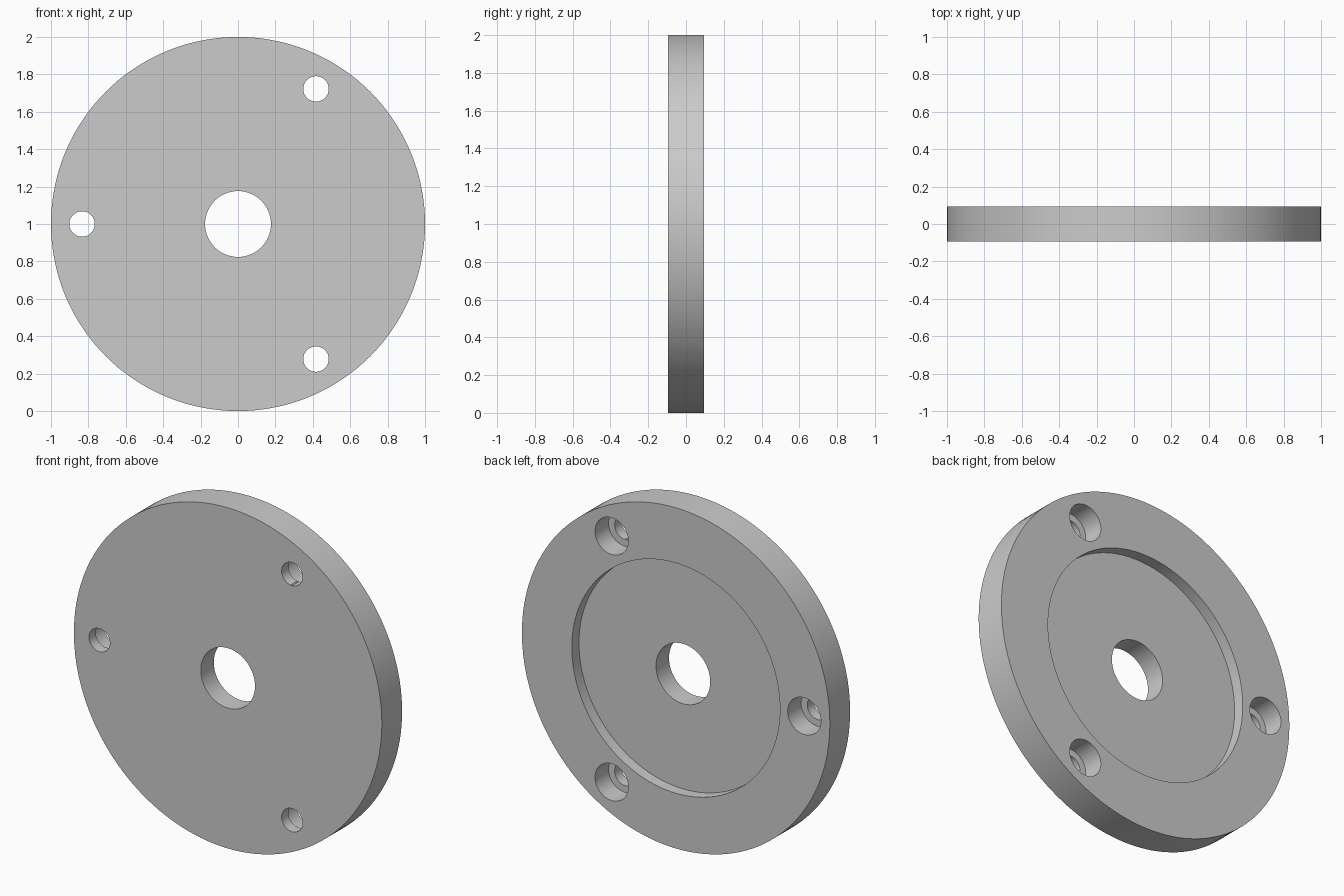
import bpy, bmesh
from math import cos, sin, tau, radians

cube = bpy.data.objects.get("Cube")
if cube:
    bpy.data.objects.remove(cube, do_unlink=True)

HALF = 0.094           # half the plate thickness
SEGMENTS = 144

grey = bpy.data.materials.new("plain grey")
grey.use_nodes = True
grey.diffuse_color = (0.6, 0.6, 0.6, 1)
grey.node_tree.nodes["Principled BSDF"].inputs["Base Color"].default_value = (0.6, 0.6, 0.6, 1)


def lathe(name, profile, segments, centre=(0, 1), closed=True):
    """Turn a (radius, y) profile about the y axis; open profiles get end caps."""
    bm = bmesh.new()
    rings = []
    for r, y in profile:
        rings.append([bm.verts.new((centre[0] + r * cos(tau * i / segments), y,
                                    centre[1] + r * sin(tau * i / segments)))
                      for i in range(segments)])
    pairs = list(zip(rings, rings[1:]))
    if closed:
        pairs.append((rings[-1], rings[0]))
    else:
        bm.faces.new(rings[0])
        bm.faces.new(rings[-1])
    for a, b in pairs:
        for i in range(segments):
            j = (i + 1) % segments
            bm.faces.new((a[i], a[j], b[j], b[i]))
    bmesh.ops.recalc_face_normals(bm, faces=bm.faces)
    mesh = bpy.data.meshes.new(name)
    bm.to_mesh(mesh)
    bm.free()
    mesh.materials.append(grey)
    obj = bpy.data.objects.new(name, mesh)
    bpy.context.collection.objects.link(obj)
    return obj


# Round plate with a centre bore and a shallow recess in the back
bore, recess, recess_floor = 0.176, 0.676, HALF - 0.067
plate = lathe("flange_plate", [(bore, -HALF), (1, -HALF), (1, HALF), (recess, HALF),
                               (recess, recess_floor), (bore, recess_floor)], SEGMENTS)

# Three counterbored screw holes, wide at the back
hole, counterbore, shoulder, pitch = 0.068, 0.108, HALF - 0.125, 0.834
bpy.context.view_layer.objects.active = plate
for k in range(3):
    a = tau * (k + 0.5) / 3
    cutter = lathe("screw_hole_cutter", [(hole, -0.2), (hole, shoulder),
                                         (counterbore, shoulder), (counterbore, 0.2)],
                   48, (pitch * cos(a), 1 + pitch * sin(a)), closed=False)
    cutter.hide_render = True
    cut = plate.modifiers.new("screw_hole", 'BOOLEAN')
    cut.operation = 'DIFFERENCE'
    cut.solver = 'EXACT'
    cut.object = cutter
    bpy.ops.object.modifier_apply(modifier=cut.name)
    bpy.data.objects.remove(cutter, do_unlink=True)

# Smooth round walls with crisp rims
bpy.ops.object.select_all(action='DESELECT')
plate.select_set(True)
bpy.ops.object.shade_smooth_by_angle(angle=radians(30))
